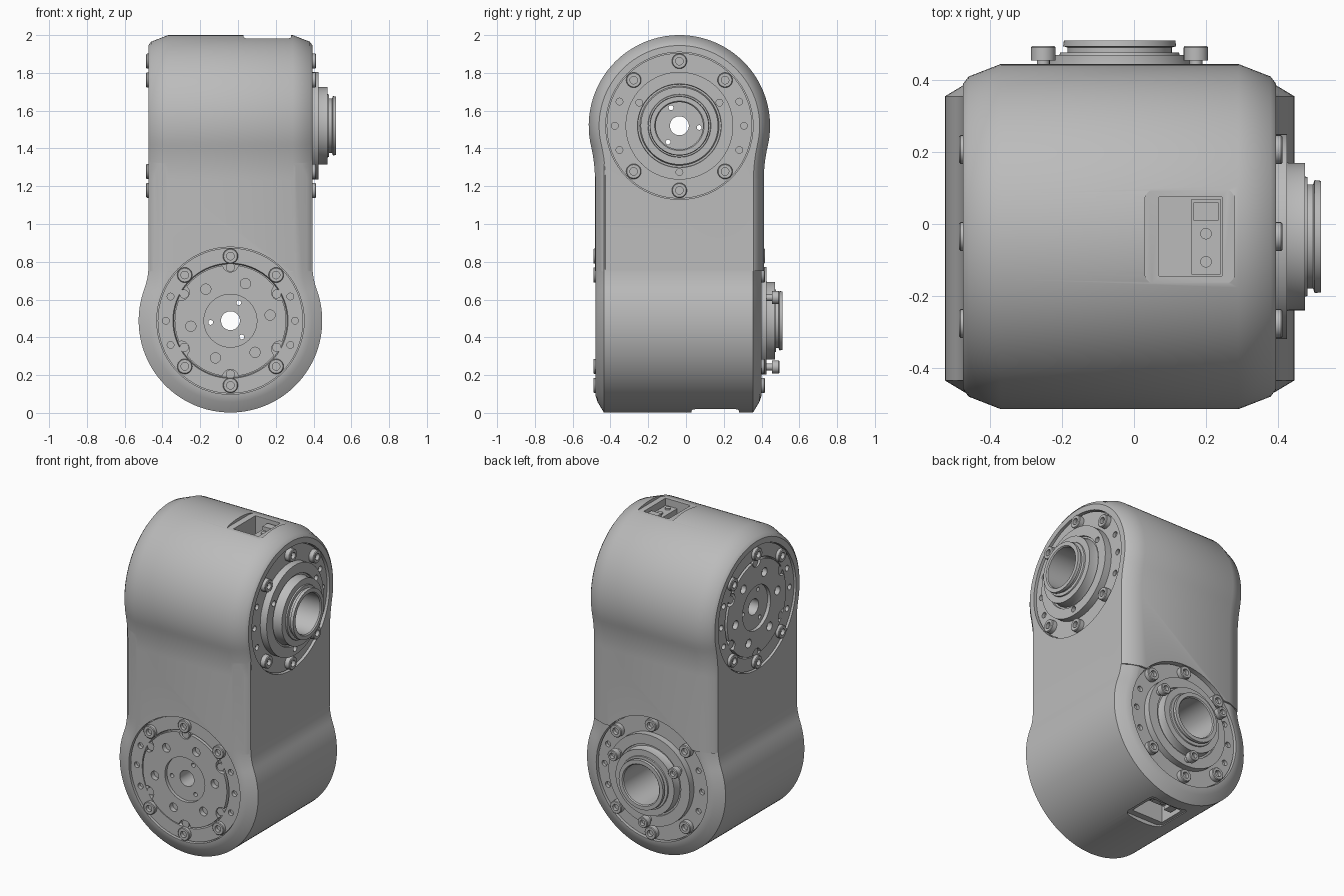
import bpy, bmesh
from math import sin, cos, pi, sqrt, atan2, radians
from mathutils import Matrix, Vector

if "Cube" in bpy.data.objects:
    bpy.data.objects.remove(bpy.data.objects["Cube"])

grey = bpy.data.materials.new("machined_grey")
grey.use_nodes = True
grey.diffuse_color = (0.5, 0.5, 0.5, 1)
grey.node_tree.nodes["Principled BSDF"].inputs["Base Color"].default_value = (0.5, 0.5, 0.5, 1)
parts = []


def finish(name, bm, matrix, keep=True):
    bmesh.ops.remove_doubles(bm, verts=bm.verts, dist=1e-5)
    bmesh.ops.recalc_face_normals(bm, faces=bm.faces)
    bm.transform(matrix)
    mesh = bpy.data.meshes.new(name)
    bm.to_mesh(mesh)
    bm.free()
    mesh.materials.append(grey)
    obj = bpy.data.objects.new(name, mesh)
    bpy.context.collection.objects.link(obj)
    if keep:
        parts.append(obj)
    else:
        obj.hide_render = True
    return obj


def skin(bm, rings, closed=False):
    rings = [[bm.verts.new(p) for p in ring] for ring in rings]
    pairs = list(zip(rings, rings[1:]))
    if closed:
        pairs.append((rings[-1], rings[0]))
    for a, b in pairs:
        for i in range(len(a)):
            j = (i + 1) % len(a)
            bm.faces.new((a[i], a[j], b[j], b[i]))
    return rings


def lathe(name, profile, matrix, seg=64):
    bm = bmesh.new()
    rings = [[(r * cos(2 * pi * i / seg), r * sin(2 * pi * i / seg), z) for i in range(seg)]
             for r, z in profile]
    skin(bm, rings, closed=all(r > 0 for r, z in profile))
    return finish(name, bm, matrix)


def discs(name, radius, z0, z1, spots, matrix, seg=24, keep=False):
    bm = bmesh.new()
    for x, y in spots:
        bmesh.ops.create_cone(bm, cap_ends=True, segments=seg, radius1=radius, radius2=radius,
                              depth=z1 - z0, matrix=Matrix.Translation((x, y, (z0 + z1) / 2)))
    return finish(name, bm, matrix, keep)


def box(name, lo, hi, matrix, keep=False, rounding=0):
    lo, hi = Vector(lo), Vector(hi)
    bm = bmesh.new()
    bmesh.ops.create_cube(bm, size=1, matrix=Matrix.Translation((lo + hi) / 2)
                          @ Matrix.Diagonal((*(hi - lo), 1)))
    if rounding:
        edges = [e for e in bm.edges if abs(e.verts[0].co.y - e.verts[1].co.y) > 0.01]
        bmesh.ops.bevel(bm, geom=edges, offset=rounding, segments=5, affect='EDGES', profile=0.5)
    return finish(name, bm, matrix, keep)


def boolean(obj, others, operation='DIFFERENCE'):
    for other in others:
        mod = obj.modifiers.new("boolean", 'BOOLEAN')
        mod.operation, mod.solver, mod.object = operation, 'EXACT', other
    bpy.context.view_layer.update()
    mesh = bpy.data.meshes.new_from_object(obj.evaluated_get(bpy.context.evaluated_depsgraph_get()))
    obj.modifiers.clear()
    obj.data = mesh


def polar(radius, angles):
    return [(radius * cos(radians(a)), radius * sin(radians(a))) for a in angles]


def keyhole(R, w, f, length, s, inset):
    # round head flowing through concave fillets into a straight neck
    cx, h = w + f, sqrt((R + f) ** 2 - (w + f) ** 2)
    t = atan2(h, cx)
    R, w, f = R - inset, w - inset, f + inset
    arc = [(R * cos(a), R * sin(a)) for a in (-t + (pi + 2 * t) * i / 72 for i in range(73))]
    left = [(-cx + f * cos(t * (1 - i / 8)), -h + f * sin(t * (1 - i / 8))) for i in range(1, 9)]
    right = [(-x, y) for x, y in reversed(left)]
    points = arc + left + [(-w, -length), (w, -length)] + right
    return [(x, y * s) for x, y in points]


def shell(name, sections, matrix, *shape, s):
    bm = bmesh.new()
    rings = skin(bm, [[(x, y, z) for x, y in keyhole(*shape, s, d)] for z, d in sections])
    bm.faces.new(rings[0])
    bm.faces.new(rings[-1])
    return finish(name, bm, matrix)


def frame(origin, *axes):
    return Matrix.Translation(origin) @ Matrix(axes).transposed().to_4x4()


UPPER = frame((-0.04, -0.035, 1.52), (0, 1, 0), (0, 0, 1), (1, 0, 0))
LOWER = frame((-0.04, -0.04, 0.488), (-1, 0, 0), (0, 0, 1), (0, 1, 0))
FLIP = Matrix.Rotation(pi, 4, 'Y')
BOLTS = polar(0.342, (45, 90, 135, 225, 270, 315))
PINS = polar(0.342, (-22, 0, 22, 158, 180, 202))
TRIO = polar(0.245, (30, 150, 270))


def mirrored(half):
    return [(-z, d) for z, d in half] + [(z, d) for z, d in reversed(half)]


# housing: two crossed round heads sharing one neck
body = shell("housing", mirrored([(0.435, 0.055), (0.42, 0.035), (0.33, 0)]), UPPER,
             0.48, 0.447, 0.8, 0.77, s=1)
lower = shell("lower_housing", mirrored([(0.44, 0.09), (0.428, 0.055), (0.395, 0)]), LOWER,
              0.486, 0.434, 0.36, 0.95, s=-1)
boolean(body, [lower], 'UNION')
parts.remove(lower)
helpers = [lower]


def joint(label, M, h, s, k):
    def cutter(obj):
        helpers.append(obj)
        return obj

    back = M @ FLIP
    bores = [cutter(discs("shaft_cutter", 0.05, -1, 1, [(0, 0)], M, 40)),
             cutter(discs("wire_hole_cutter", 0.013, -1, 1, polar(0.105, (-5, 115, 235)), M, 12))]
    pins = [cutter(discs("pin_cutter", 0.018, h - 0.035, h + 0.1, PINS, m, 16)) for m in (M, back)]

    # recesses, bore and cable pocket in the housing
    cuts = [cutter(discs("recess_cutter", 0.39, h - 0.035, h + 0.2, [(0, 0)], m, 64)) for m in (M, back)]
    cuts.append(cutter(discs("bore_cutter", 0.13, h - 0.25, h + 0.2, [(0, 0)], M, 64)))

    def span(x, y0, y1, z0, z1):
        ys = sorted((y0 * s, y1 * s))
        return (-x, ys[0], z0), (x, ys[1], z1)

    cuts.append(cutter(box("pocket_rim_cutter", *span(0.132, 0.462, 0.6, 0.07, 0.32), M, rounding=0.03)))
    cuts.append(cutter(box("pocket_cutter", *span(0.11, 0.34, 0.55, 0.11, 0.285), M)))
    boolean(body, cuts + bores)

    # connector inside the pocket
    box(label + "_connector", *span(0.105, 0.33, 0.42, 0.2, 0.28), M, True)
    for x in (-0.07, 0.008):
        turn = M @ Matrix.Translation((x, 0, 0.24)) @ Matrix.Rotation(-s * pi / 2, 4, 'X')
        discs(label + "_connector_screw", 0.016, 0.41, 0.43, [(0, 0)], turn, 16, True)
    bar = span(0.025, 0.4, 0.445, 0.205, 0.275)
    box(label + "_connector_plug", *bar, M @ Matrix.Translation((0.07, 0, 0)), True)

    # stepped hub with an open bore
    profile = [(0.125, -0.26), (0.125, 0.118), (0.131, 0.125), (0.155, 0.125), (0.157, 0.107),
               (0.145, 0.103), (0.145, 0.088), (0.165, 0.088), (0.167, 0.08), (0.205, 0.08),
               (0.205, 0.036), (0.21, 0.02), (0.22, 0.02), (0.222, 0.03), (0.285, 0.03),
               (0.285, -0.015), (0.385, -0.015), (0.385, -0.045), (0.14, -0.045), (0.14, -0.26)]
    hub = lathe(label + "_hub", [(r, h + z * (k if z > 0 else 1)) for r, z in profile], M, 72)
    boolean(hub, [pins[0], cutter(discs("trio_cutter", 0.018, h - 0.005, h + 0.05, TRIO, M, 16))])

    # rear flange and notched output plate
    flange = lathe(label + "_flange", [(0.25, -0.045), (0.25, -0.03), (0.3, -0.03), (0.305, -0.012),
                                       (0.385, -0.012), (0.385, -0.045)],
                   back @ Matrix.Translation((0, 0, h)), 72)
    boolean(flange, [pins[1]])
    plate = discs(label + "_output_plate", 0.295, h - 0.05, h - 0.004, [(0, 0)], back, 72, True)
    notches = polar(0.3, range(30, 390, 60))
    boolean(plate, bores + [
        cutter(discs("notch_cutter", 0.042, h - 0.1, h + 0.1, notches, back)),
        cutter(discs("centre_cutter", 0.14, h - 0.025, h + 0.1, [(0, 0)], back, 48)),
        cutter(discs("tap_cutter", 0.027, h - 0.035, h + 0.1, polar(0.212, range(8, 368, 60)), back))])
    discs(label + "_notch_screw", 0.024, h - 0.04, h - 0.012, polar(0.283, range(30, 390, 60)), back, 20, True)

    # socket head bolts
    def bolt(m, spot, z0, z1, r):
        lathe(label + "_bolt", [(0, z1 - 0.022), (r * 0.5, z1 - 0.022), (r * 0.5, z1), (r * 0.9, z1),
                                (r, z1 - 0.004), (r, z0), (0, z0)],
              m @ Matrix.Translation((*spot, h)), 24)

    for spot in BOLTS:
        bolt(M, spot, -0.03, 0.018, 0.04)
        bolt(back, spot, -0.03, 0.011, 0.04)
    if s < 0:
        for spot in TRIO:
            bolt(M, spot, 0.055, 0.095, 0.034)
            discs(label + "_bolt_shank", 0.018, h, h + 0.06, [spot], M, 16, True)


joint("upper", UPPER, 0.435, 1, 1)
joint("lower", LOWER, 0.44, -1, 0.88)

for obj in helpers:
    bpy.data.objects.remove(obj)

bpy.ops.object.select_all(action='DESELECT')
for obj in parts:
    obj.select_set(True)
bpy.context.view_layer.objects.active = body
bpy.ops.object.shade_smooth_by_angle(angle=radians(32))
